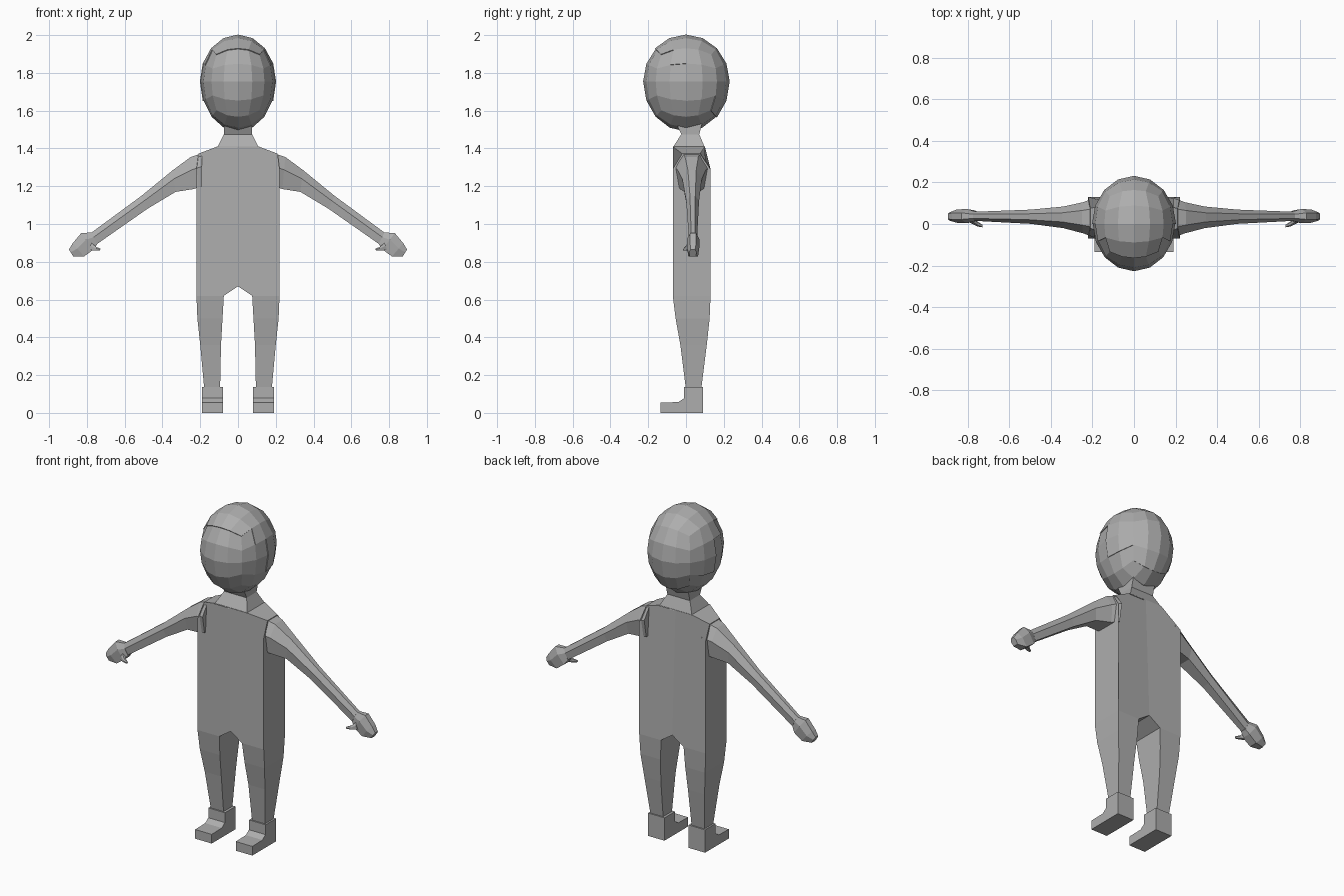
import bpy, bmesh, math
from mathutils import Vector

if "Cube" in bpy.data.objects:
    bpy.data.objects.remove(bpy.data.objects["Cube"])

grey = bpy.data.materials.new("plain grey")
grey.diffuse_color = (0.42, 0.42, 0.42, 1)
grey.use_nodes = True
grey.node_tree.nodes["Principled BSDF"].inputs["Base Color"].default_value = grey.diffuse_color


def finish(name, bm, mirror=False):
    bmesh.ops.recalc_face_normals(bm, faces=bm.faces)
    me = bpy.data.meshes.new(name)
    bm.to_mesh(me)
    bm.free()
    me.materials.append(grey)
    ob = bpy.data.objects.new(name, me)
    bpy.context.collection.objects.link(ob)
    if mirror:
        ob.modifiers.new("mirror", 'MIRROR').use_clip = True
    return ob


def loft(name, rings, mirror=False):
    """Skin a list of equal-length point rings and cap both ends."""
    bm = bmesh.new()
    vs = [[bm.verts.new(p) for p in r] for r in rings]
    n = len(vs[0])
    for a, b in zip(vs, vs[1:]):
        for i in range(n):
            j = (i + 1) % n
            bm.faces.new((a[i], a[j], b[j], b[i]))
    bm.faces.new(vs[0])
    bm.faces.new(vs[-1])
    return finish(name, bm, mirror)


def rect(x0, x1, y0, y1, z):
    return [(x0, y0, z), (x1, y0, z), (x1, y1, z), (x0, y1, z)]


# Torso: front outline carried back, pinched at the shoulders
outline = [(0, 0.67), (0.075, 0.62), (0.22, 0.62), (0.22, 1.29),
           (0.21, 1.372), (0.11, 1.41), (0, 1.41)]
front = [(x, -0.02 if x == 0.21 else -0.07, z) for x, z in outline]
back = [(x, 0.075 if x == 0.21 else (0.10 if z > 1.35 else 0.13), z) for x, z in outline]
loft("torso", [front, back], True)

# Neck flaring into the collar and the jaw
loft("neck", [rect(-0.11, 0.11, -0.07, 0.10, 1.405),
              rect(-0.075, 0.075, -0.025, 0.07, 1.475),
              rect(-0.075, 0.075, -0.06, 0.09, 1.55)])

# Legs
loft("legs", [rect(0.075, 0.22, -0.07, 0.13, 0.62),
              rect(0.082, 0.215, -0.055, 0.125, 0.50),
              rect(0.09, 0.20, -0.03, 0.11, 0.36),
              rect(0.095, 0.178, 0.0, 0.08, 0.12)], True)

# Shoes: side outline carried across
shoe = [(-0.135, 0), (0.09, 0), (0.09, 0.137), (-0.01, 0.137),
        (-0.01, 0.078), (-0.04, 0.057), (-0.135, 0.055)]
loft("shoes", [[(x, y, z) for y, z in shoe] for x in (0.08, 0.19)], True)


# Arms: six-sided sections given by top point, bottom point and depth
def section(top, bottom, yc, half, narrow):
    t, b = Vector((top[0], 0, top[1])), Vector((bottom[0], 0, bottom[1]))
    m = t.lerp(b, 0.4)
    pts = [(t, -narrow), (t, narrow), (m, half), (b, half * 0.8), (b, -half * 0.8), (m, -half)]
    return [(p.x, yc + y, p.z) for p, y in pts]


loft("arms", [section((0.19, 1.375), (0.19, 1.20), 0.03, 0.095, 0.045),
              section((0.25, 1.355), (0.235, 1.185), 0.03, 0.075, 0.035),
              section((0.345, 1.285), (0.33, 1.17), 0.032, 0.052, 0.022),
              section((0.51, 1.15), (0.48, 1.08), 0.035, 0.034, 0.014),
              section((0.775, 0.955), (0.745, 0.895), 0.037, 0.022, 0.01)], True)

# Hands and thumbs
loft("hands", [section((0.775, 0.955), (0.745, 0.893), 0.037, 0.022, 0.01),
               section((0.83, 0.952), (0.765, 0.865), 0.038, 0.034, 0.016),
               section((0.875, 0.898), (0.815, 0.828), 0.038, 0.032, 0.016),
               section((0.895, 0.865), (0.872, 0.828), 0.036, 0.02, 0.012)], True)
loft("thumbs", [section((0.775, 0.90), (0.79, 0.862), 0.018, 0.014, 0.008),
                section((0.75, 0.878), (0.755, 0.86), 0.0, 0.012, 0.006),
                section((0.728, 0.87), (0.73, 0.86), -0.01, 0.006, 0.003)], True)


# Head and hair share one rounded-cube grid
def round_cube(name, scale, keep=None):
    bm = bmesh.new()
    bmesh.ops.create_cube(bm, size=2)
    bmesh.ops.subdivide_edges(bm, edges=bm.edges[:], cuts=3, use_grid_fill=True)
    if keep:
        drop = [f for f in bm.faces if not keep(f.calc_center_median())]
        bmesh.ops.delete(bm, geom=drop, context='FACES')
    for v in bm.verts:
        d = Vector([math.tan(c * math.pi / 4) for c in v.co]).normalized()
        rz = 0.243 if d.z > 0 else 0.265
        v.co = Vector((d.x * 0.198, d.y * 0.227, d.z * rz)) * scale + Vector((0, 0, 1.755))
    return finish(name, bm)


def hair_area(c):
    side = abs(c.x) > 0.99 and ((c.z > 0.5 and c.y > -0.5) or (c.z > -0.5 and c.y > 0))
    return c.y > 0.99 or c.z > 0.99 or side


round_cube("head", 1.0)
hair = round_cube("hair", 1.02, hair_area)
solid = hair.modifiers.new("thickness", 'SOLIDIFY')
solid.thickness = 0.008
solid.offset = -1
